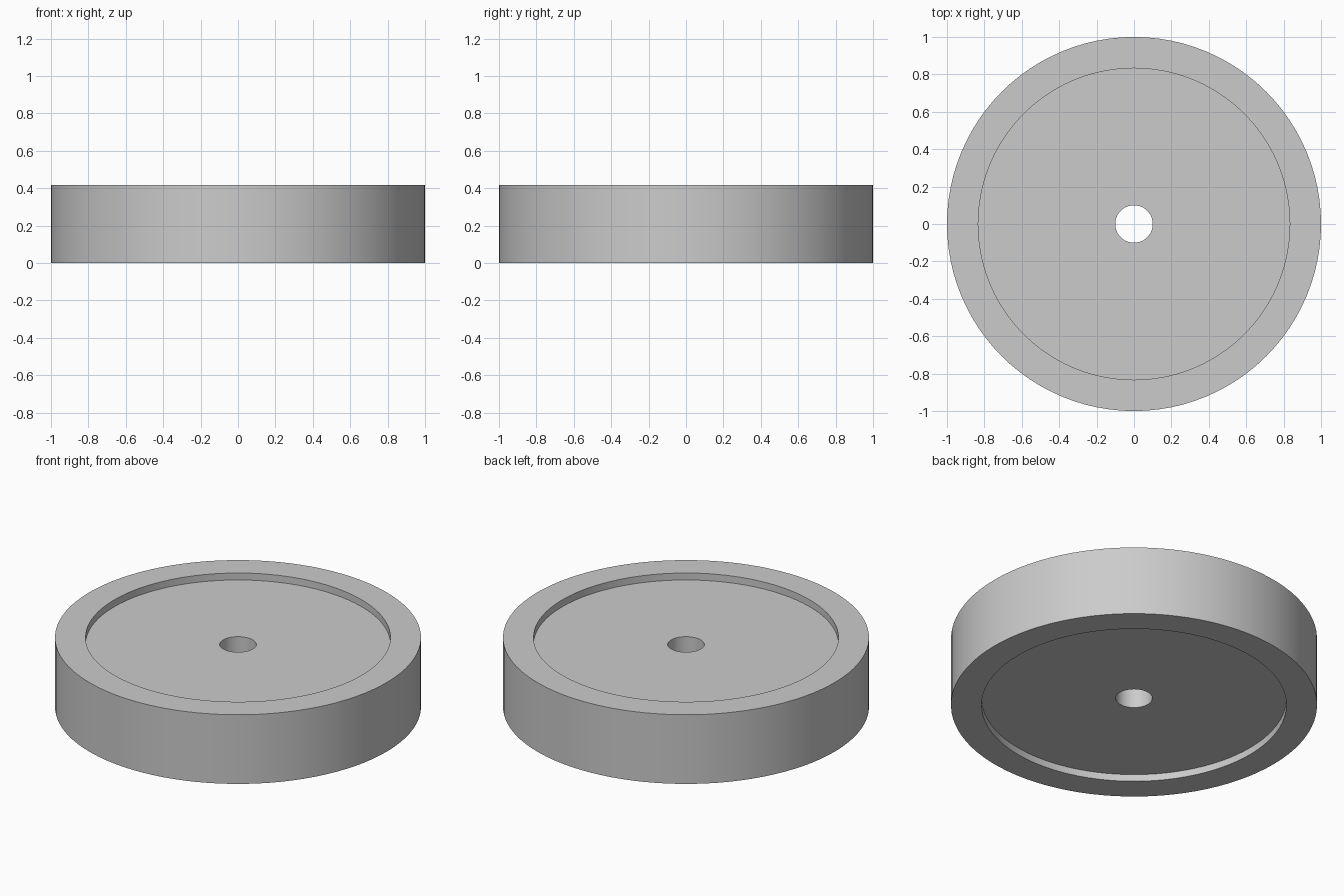
import bpy, bmesh, math
from mathutils import Vector

SEGMENTS = 96
HEIGHT = 0.417
RECESS = 0.042
OUTER, INNER, BORE = 1.0, 0.833, 0.1

cube = bpy.data.objects.get("Cube")
if cube:
    bpy.data.objects.remove(cube, do_unlink=True)

# Plain grey material
grey = bpy.data.materials.new("plain grey")
grey.use_nodes = True
colour = (0.6, 0.6, 0.6, 1)
grey.diffuse_color = colour
grey.node_tree.nodes["Principled BSDF"].inputs["Base Color"].default_value = colour


def lathe(name, profile):
    """Revolve a closed (radius, height) profile around the z axis."""
    bm = bmesh.new()
    verts = [bm.verts.new((r, 0, z)) for r, z in profile]
    edges = [bm.edges.new((a, b)) for a, b in zip(verts, verts[1:] + verts[:1])]
    bmesh.ops.spin(bm, geom=verts + edges, cent=Vector(), axis=(0, 0, 1),
                   angle=math.tau, steps=SEGMENTS, use_merge=True)
    bmesh.ops.remove_doubles(bm, verts=bm.verts, dist=0.0001)
    bmesh.ops.recalc_face_normals(bm, faces=bm.faces)
    mesh = bpy.data.meshes.new(name)
    bm.to_mesh(mesh)
    bm.free()
    obj = bpy.data.objects.new(name, mesh)
    bpy.context.collection.objects.link(obj)
    mesh.materials.append(grey)
    bpy.ops.object.select_all(action="DESELECT")
    obj.select_set(True)
    bpy.context.view_layer.objects.active = obj
    bpy.ops.object.shade_smooth_by_angle(angle=math.radians(30))
    return obj


# Wheel disc: raised rim, web recessed on both sides, central bore
lathe("wheel_disc", [
    (BORE, RECESS), (INNER, RECESS), (INNER, 0), (OUTER, 0),
    (OUTER, HEIGHT), (INNER, HEIGHT), (INNER, HEIGHT - RECESS), (BORE, HEIGHT - RECESS),
])
